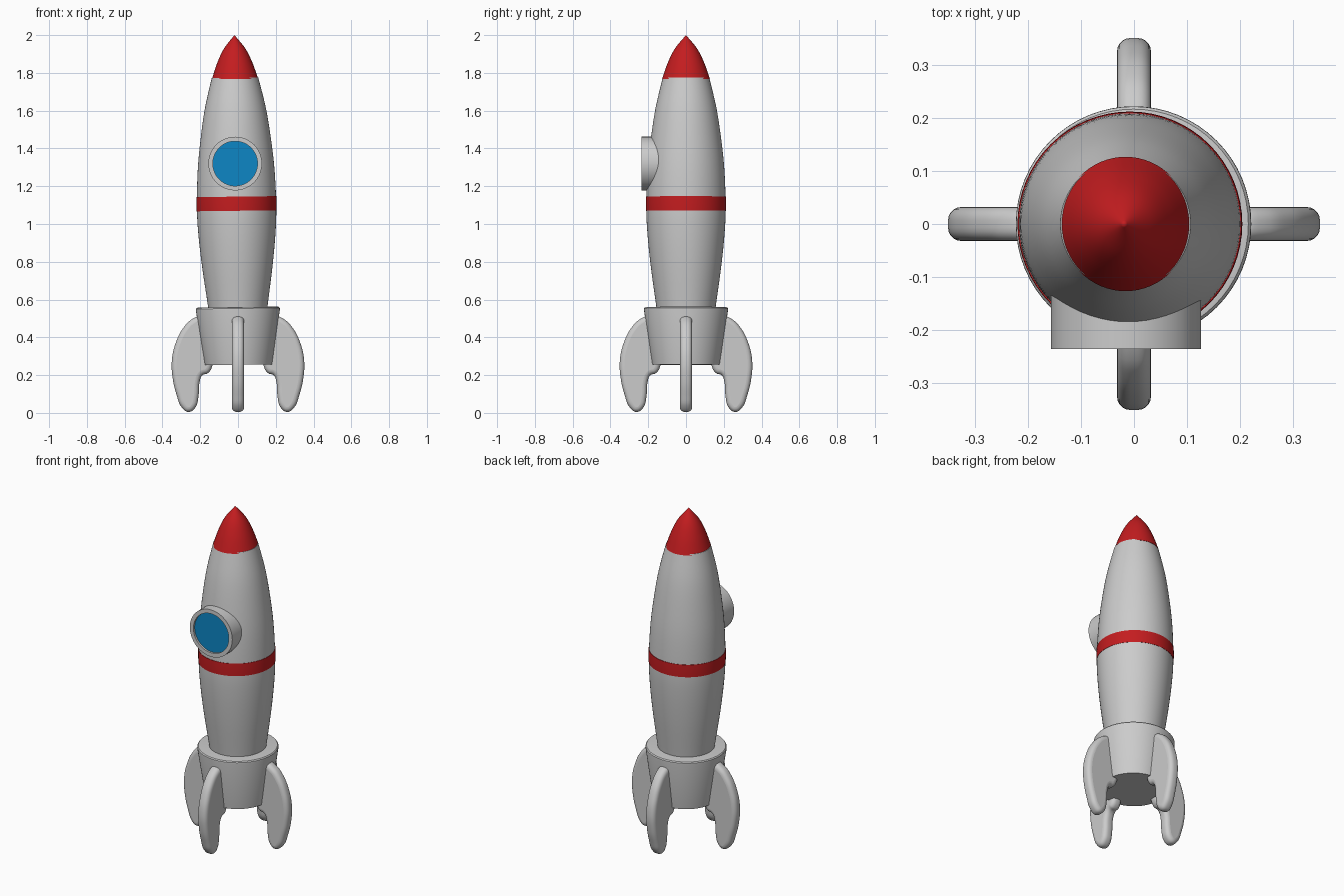
import bpy
from math import sin, cos, pi

if "Cube" in bpy.data.objects:
    bpy.data.objects.remove(bpy.data.objects["Cube"])

SEG = 64
TILT = -0.0124   # the hull leans very slightly to the left


def material(name, rgb):
    m = bpy.data.materials.new(name)
    m.diffuse_color = (*rgb, 1)
    m.use_nodes = True
    m.node_tree.nodes["Principled BSDF"].inputs["Base Color"].default_value = m.diffuse_color
    return m


RED = material("red_paint", (0.55, 0.012, 0.014))
BLUE = material("blue_glass", (0.004, 0.24, 0.56))


def smooth_profile(pts, steps=6):
    """Catmull-Rom curve through the profile points."""
    p = [pts[0]] + pts + [pts[-1]]
    out = []
    for i in range(1, len(p) - 2):
        for k in range(steps):
            t = k / steps
            out.append(tuple(0.5 * (2 * b + (c - a) * t + (2 * a - 5 * b + 4 * c - d) * t * t
                                    + (3 * b - a - 3 * c + d) * t ** 3)
                             for a, b, c, d in zip(p[i - 1], p[i], p[i + 1], p[i + 2])))
    return out + [pts[-1]]


def shade(ob, angle=35):
    bpy.ops.object.select_all(action='DESELECT')
    ob.select_set(True)
    bpy.context.view_layer.objects.active = ob
    bpy.ops.object.shade_smooth_by_angle(angle=angle * pi / 180)


def lathe(name, profile, mat=None, closed=False):
    """Revolve (radius, height) points round z; radius 0 becomes a pole."""
    verts, faces, rings = [], [], []
    for r, z in profile:
        n = 1 if r < 1e-5 else SEG
        rings.append([len(verts) + i for i in range(n)])
        verts += [(r * cos(2 * pi * i / SEG), r * sin(2 * pi * i / SEG), z) for i in range(n)]
    pairs = list(zip(rings, rings[1:])) + ([(rings[-1], rings[0])] if closed else [])
    for a, b in pairs:
        for i in range(SEG):
            j = (i + 1) % SEG
            f = [a[i % len(a)], a[j % len(a)], b[j % len(b)], b[i % len(b)]]
            faces.append(list(dict.fromkeys(f)))
    me = bpy.data.meshes.new(name)
    me.from_pydata(verts, [], faces)
    ob = bpy.data.objects.new(name, me)
    bpy.context.collection.objects.link(ob)
    if mat:
        me.materials.append(mat)
    shade(ob)
    return ob


def lean(ob):
    ob.rotation_euler.y = TILT
    ob.location.x = 0.006
    return ob


# Hull
hull = smooth_profile([(0.14, 0.42), (0.157, 0.56), (0.187, 0.78), (0.205, 0.96), (0.21, 1.1),
                       (0.203, 1.29), (0.185, 1.46), (0.16, 1.62), (0.123, 1.775)])
lean(lathe("hull", [(0, 0.42)] + hull + [(0, 1.775)]))

# Painted stripe
lean(lathe("stripe", [(0.205, 1.07), (0.2115, 1.07), (0.2125, 1.107), (0.2115, 1.145), (0.205, 1.145)],
           RED, closed=True))

# Nose cone
cone = smooth_profile([(0.127, 1.768), (0.096, 1.855), (0.058, 1.93), (0, 2.0)])
nose = lean(lathe("nose_cone", [(0, 1.768)] + cone, RED))
nose.scale.x = 0.965

# Tapered engine collar with a softened top rim
lean(lathe("engine_collar", [(0, 0.255), (0.18, 0.255), (0.2225, 0.545), (0.222, 0.553),
                             (0.217, 0.559), (0.21, 0.56), (0, 0.56)]))

# Porthole on the front
rim = lathe("porthole_rim", [(0.142, 0.09), (0.142, 0.236), (0.118, 0.236), (0.118, 0.09)], closed=True)
glass = lathe("porthole_glass", [(0, 0.09), (0.1185, 0.09), (0.1185, 0.224), (0, 0.224)], BLUE)
for part in (rim, glass):
    part.rotation_euler.x = pi / 2
    part.location = (-0.015, 0, 1.32)

# Fin outline (distance from axis, height), as a rounded filled curve
OUTLINE = [(0.15, 0.47), (0.2, 0.51), (0.245, 0.495), (0.293, 0.445), (0.33, 0.37), (0.35, 0.28),
           (0.346, 0.185), (0.325, 0.095), (0.297, 0.028), (0.262, 0.005), (0.226, 0.028),
           (0.209, 0.09), (0.203, 0.165), (0.188, 0.2), (0.16, 0.21), (0.139, 0.24), (0.13, 0.33)]
curve = bpy.data.curves.new("fin_outline", 'CURVE')
curve.dimensions, curve.fill_mode, curve.resolution_u = '2D', 'BOTH', 5
spline = curve.splines.new('BEZIER')
spline.bezier_points.add(len(OUTLINE) - 1)
spline.use_cyclic_u = True
for bp, (x, z) in zip(spline.bezier_points, OUTLINE):
    bp.co = (x, z, 0)
    bp.handle_left_type = bp.handle_right_type = 'AUTO'
curve.extrude, curve.bevel_depth, curve.bevel_resolution, curve.offset = 0.007, 0.025, 4, -0.025
helper = bpy.data.objects.new("fin_helper", curve)
bpy.context.collection.objects.link(helper)
bpy.context.view_layer.update()
fin_mesh = bpy.data.meshes.new_from_object(helper.evaluated_get(bpy.context.evaluated_depsgraph_get()))
bpy.data.objects.remove(helper)

# Four fins round the collar
for i, side in enumerate(("right", "back", "left", "front")):
    fin = bpy.data.objects.new(side + "_fin", fin_mesh)
    bpy.context.collection.objects.link(fin)
    fin.rotation_euler = (pi / 2, 0, i * pi / 2)
    if i == 0:
        shade(fin, 40)
